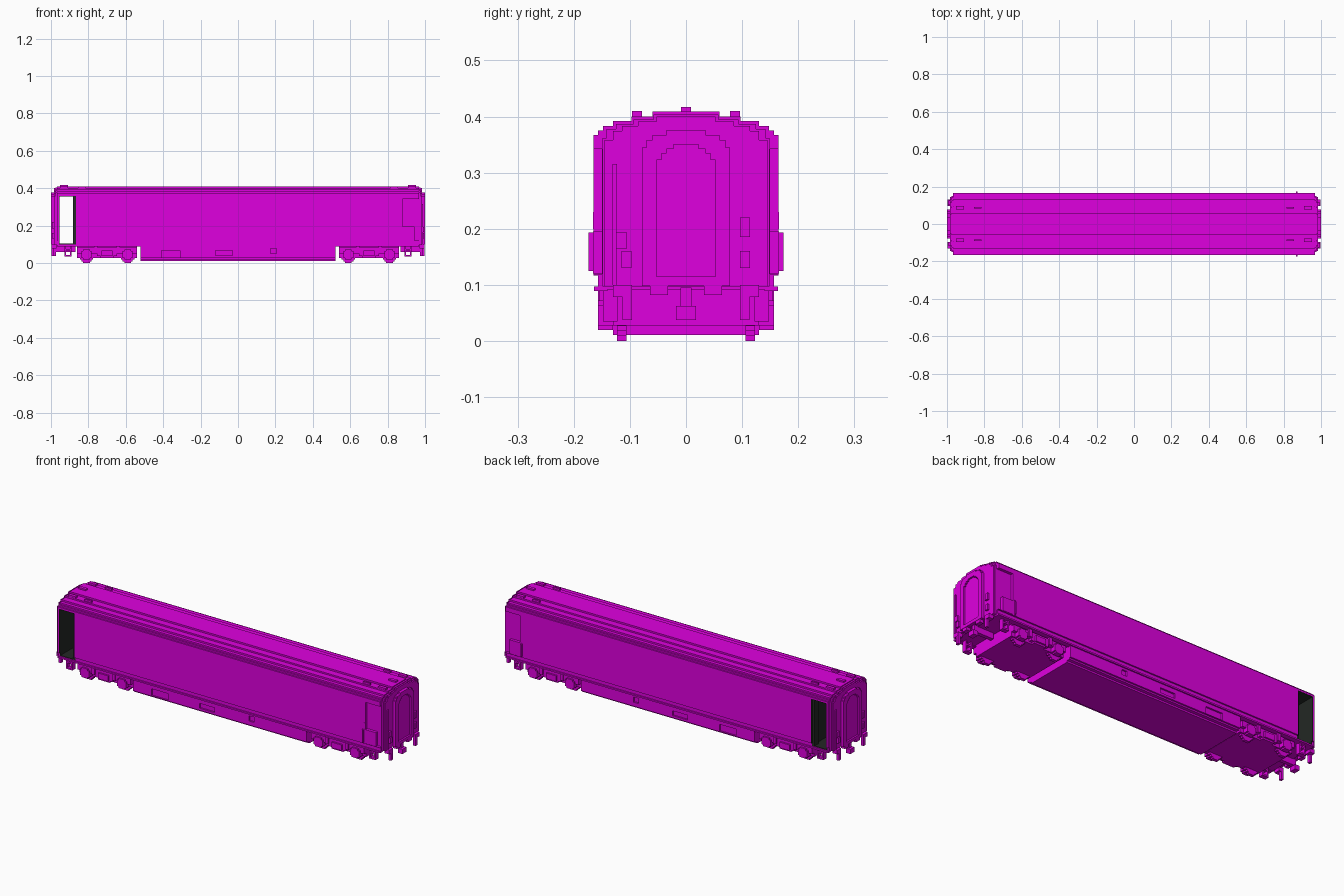
import bpy, bmesh, math
from mathutils import Vector

cube = bpy.data.objects.get("Cube")
if cube:
    bpy.data.objects.remove(cube, do_unlink=True)


def material(name, rgb):
    m = bpy.data.materials.new(name)
    m.use_nodes = True
    m.diffuse_color = (*rgb, 1)
    m.node_tree.nodes["Principled BSDF"].inputs["Base Color"].default_value = (*rgb, 1)
    return m


MAGENTA = material("magenta_paint", (0.74, 0.0, 0.74))
DARK = material("dark_interior", (0.017, 0.021, 0.018))


def finish(name, bm, mat):
    bmesh.ops.recalc_face_normals(bm, faces=bm.faces)
    me = bpy.data.meshes.new(name)
    bm.to_mesh(me)
    bm.free()
    me.materials.append(mat)
    ob = bpy.data.objects.new(name, me)
    bpy.context.collection.objects.link(ob)
    return ob


def box(name, x, y, z, mat=MAGENTA):
    """Box from three (low, high) ranges."""
    bm = bmesh.new()
    bmesh.ops.create_cube(bm, size=1)
    for v in bm.verts:
        v.co = Vector([(a + b) / 2 + c * (b - a) for (a, b), c in zip((x, y, z), v.co)])
    return finish(name, bm, mat)


def extrude(name, outline, axis, lo, hi, mat=MAGENTA):
    """Prism: outline is (y, z) for axis x, or (x, z) for axis y."""
    bm = bmesh.new()
    place = (lambda p, d: (d, p[0], p[1])) if axis == "x" else (lambda p, d: (p[0], d, p[1]))
    face = bm.faces.new([bm.verts.new(place(p, lo)) for p in outline])
    new = bmesh.ops.extrude_face_region(bm, geom=[face])["geom"]
    step = Vector(place((0, 0), hi - lo))
    bmesh.ops.translate(bm, vec=step, verts=[g for g in new if isinstance(g, bmesh.types.BMVert)])
    return finish(name, bm, mat)


def stairs(bottom, steps, cx=0):
    """Symmetric stepped outline; each step is (half width, top height)."""
    half = []
    for w, top in steps:
        half += [(w, bottom), (w, top)]
        bottom = top
    return [(cx + w, z) for w, z in half] + [(cx - w, z) for w, z in reversed(half)]


def cut(ob, cutter):
    mod = ob.modifiers.new("cut", "BOOLEAN")
    mod.operation, mod.solver, mod.object = "DIFFERENCE", "EXACT", cutter
    cutter.hide_render = True
    cutter.hide_viewport = True
    cutter.display_type = "WIRE"


def span(s, a, b):
    return tuple(sorted((s * a, s * b)))


# Body shell with a stepped roof and a doorway passing through one end
ROOF = [(0.165, 0.367), (0.157, 0.375), (0.148, 0.383), (0.13, 0.392),
        (0.097, 0.4), (0.06, 0.409)]
body = extrude("body", stairs(0.092, [(0.157, 0.117)] + ROOF), "x", -0.967, 0.967)
cut(body, box("doorway_cutter", (-0.958, -0.866), (-0.3, 0.3), (0.1, 0.358)))

# Dark vestibule lining around the doorway, kept just inside the body skin
T = 0.003
LINING = stairs(0.1, [(0.1565, 0.117), (0.1645, 0.358)])
W = (-0.1645, 0.1645)
extrude("vestibule_end_lining", LINING, "x", -0.959, -0.958 + T, DARK)
extrude("vestibule_inner_lining", LINING, "x", -0.866 - T, -0.865, DARK)
box("vestibule_ceiling", (-0.958, -0.866), W, (0.358 - T, 0.359), DARK)
box("vestibule_floor", (-0.958, -0.866), (-0.1565, 0.1565), (0.099, 0.1 + T), DARK)

# Belly housing between the bogies
belly = extrude("belly", stairs(0.011, [(0.13, 0.02), (0.148, 0.028), (0.157, 0.095)]),
                "x", -0.52, 0.52)

for s, side in ((-1, "front"), (1, "back")):
    # Door jamb and sill along the side
    box(side + "_door_jamb", (-0.881, -0.866), span(s, 0.125, 0.1565), (0.1, 0.358), DARK)
    box(side + "_sill", (-0.967, 0.967), span(s, 0.14, 0.164), (0.089, 0.097))

    # Recessed closed door at the other end, with panel and handle
    cut(body, box(side + "_door_recess", (0.88, 1.0), span(s, 0.15, 0.3), (0.119, 0.342)))
    box(side + "_door_panel", (0.862, 0.943), span(s, 0.14, 0.166), (0.12, 0.195))
    box(side + "_door_handle", (0.865, 0.873), span(s, 0.16, 0.174), (0.125, 0.193))
    box(side + "_door_latch", (0.862, 0.88), span(s, 0.15, 0.166), (0.2, 0.23))

    # Recessed equipment hatches in the underframe skirt
    for i, (x, z) in enumerate([((-0.41, -0.31), (0.03, 0.068)),
                                ((-0.12, -0.03), (0.04, 0.066)),
                                ((0.175, 0.205), (0.05, 0.078))]):
        cut(belly, box(f"{side}_hatch_recess_{i}", x, span(s, 0.148, 0.3), z))

# Roof vents and grab bars
for e in (-1, 1):
    for y in (-0.087, 0, 0.087):
        z = (0.4, 0.417) if y == 0 else (0.39, 0.41)
        box("roof_vent", span(e, 0.908, 0.952), (y - 0.009, y + 0.009), z)
    for y in (-0.087, 0.087):
        box("roof_grab", span(e, 0.815, 0.855), (y - 0.005, y + 0.005), (0.39, 0.41))

# Car ends
GANGWAY = stairs(0.098, [(0.078, 0.345), (0.07, 0.358), (0.06, 0.367), (0.035, 0.376)])
GANGWAY_DOOR = stairs(0.115, [(0.053, 0.323), (0.044, 0.334), (0.035, 0.342), (0.022, 0.35)])
for e, end in ((-1, "right"), (1, "left")):
    # End wall stepping in towards the gangway
    for x, drop in ((0.976, 0.005), (0.984, 0.009)):
        outline = stairs(0.097, [(min(y * 0.96, 0.149) if drop < 0.008 else y * 0.88, z - drop)
                                 for y, z in ROOF if y != 0.157])
        extrude(end + "_end_wall", outline, "x", *span(e, 0.95 if e > 0 else 0.96, x))

    # Gangway frame with a recessed arched door
    gangway = extrude(end + "_gangway", GANGWAY, "x", *span(e, 0.975, 1.0))
    cut(gangway, extrude(end + "_gangway_cutter", GANGWAY_DOOR, "x", *span(e, 0.991, 1.05)))

    # Lamps, sockets and a grab rail beside the gangway
    for y, z in (((0.096, 0.114), (0.13, 0.16)), ((0.096, 0.114), (0.185, 0.22)),
                 ((-0.115, -0.097), (0.13, 0.16)), ((-0.125, -0.105), (0.165, 0.193))):
        box(end + "_end_socket", span(e, 0.98, 0.994), span(e, *y), z)
    box(end + "_grab_rail", span(e, 0.98, 0.99), span(e, -0.131, -0.123), (0.1, 0.315))

    for s in (-1, 1):
        box(end + "_gangway_foot", span(e, 0.975, 0.998), span(s, 0.032, 0.064), (0.082, 0.1))

        # Hanging hose bracket
        box(end + "_hose_bracket", span(e, 0.97, 0.998), span(s, 0.096, 0.13), (0.078, 0.1))
        box(end + "_hose", span(e, 0.983, 0.997), span(s, 0.096, 0.113), (0.037, 0.08))

        # Step stirrup
        for x in ((0.89, 0.898), (0.92, 0.928)):
            box(end + "_step_hanger", span(e, *x), span(s, 0.122, 0.148), (0.035, 0.092))
        for z in ((0.035, 0.043), (0.068, 0.076)):
            box(end + "_step_tread", span(e, 0.89, 0.928), span(s, 0.122, 0.148), z)

    # Coupler
    box(end + "_coupler_shank", span(e, 0.87, 0.985), (-0.01, 0.01), (0.06, 0.095))
    box(end + "_coupler_head", span(e, 0.972, 0.998), (-0.018, 0.018), (0.037, 0.062))

# Bogies
WHEEL = [(0.018, 0.009), (0.027, 0.018), (0.036, 0.027), (0.045, 0.063),
         (0.036, 0.072), (0.027, 0.081), (0.018, 0.09)]
for e, end in ((-1, "right"), (1, "left")):
    cx = 0.7 * e
    box(end + "_bogie_bolster", (cx - 0.16, cx + 0.16), (-0.13, 0.13), (0.028, 0.094))
    for s in (-1, 1):
        # Side frame with a dropped centre, spring and dampers
        extrude(end + "_bogie_frame", stairs(0.028, [(0.035, 0.037), (0.053, 0.05), (0.16, 0.082)], cx),
                "y", *span(s, 0.13, 0.148))
        box(end + "_bogie_spring", (cx - 0.03, cx + 0.03), span(s, 0.14, 0.157), (0.037, 0.068))
        for d in (-0.11, 0.11):
            x = cx + d
            extrude(end + "_axle_box", stairs(0.02, [(0.018, 0.028), (0.027, 0.063), (0.018, 0.072)], x),
                    "y", *span(s, 0.13, 0.157))
            box(end + "_damper", (cx + d * 0.55 - 0.009, cx + d * 0.55 + 0.009),
                span(s, 0.14, 0.155), (0.05, 0.09))
            extrude(end + "_wheel", stairs(0.0, WHEEL, x), "y", *span(s, 0.106, 0.123))
